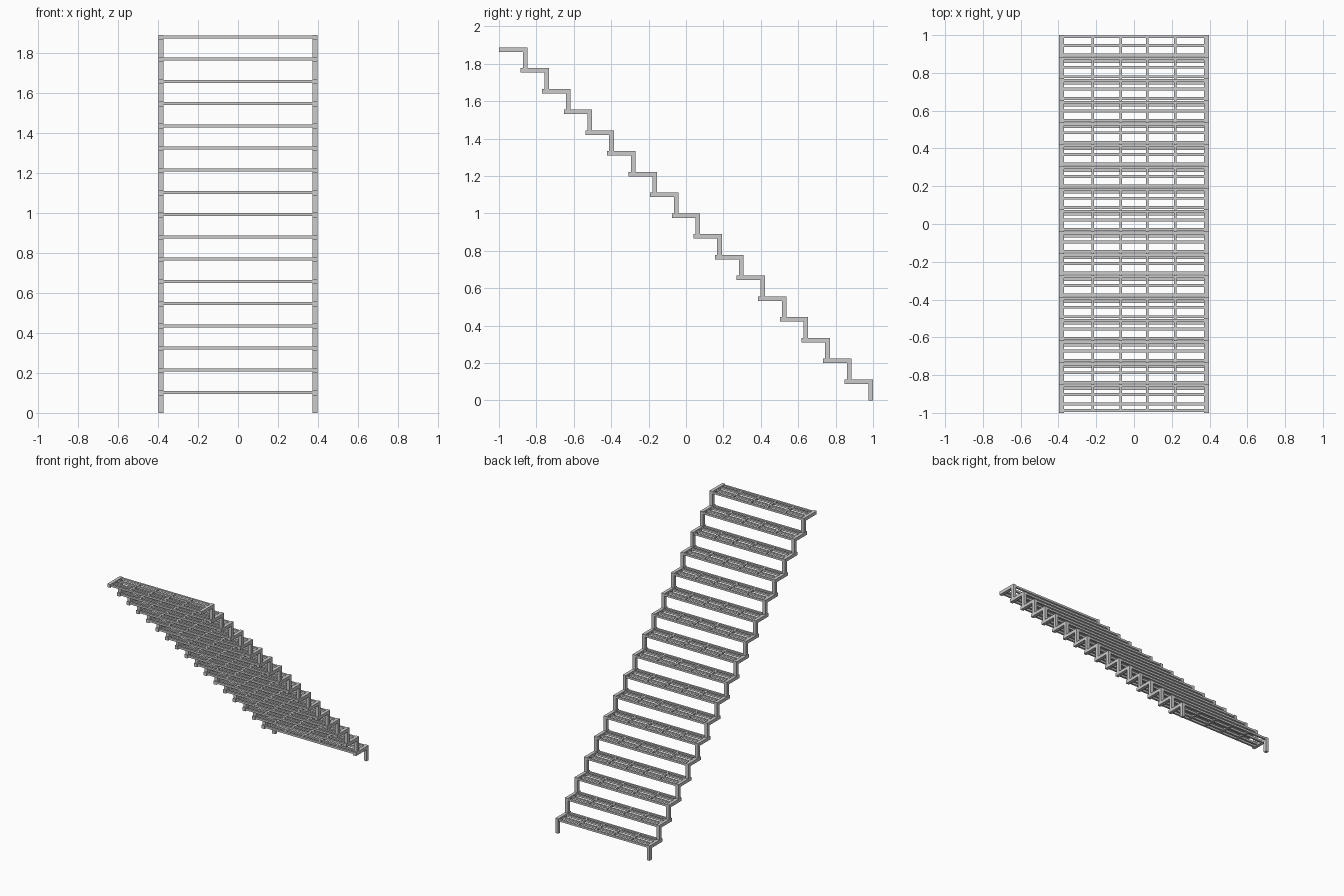
import bpy, bmesh

if "Cube" in bpy.data.objects:
    bpy.data.objects.remove(bpy.data.objects["Cube"])

STEPS = 17
RISE, RUN = 0.111, 0.1155     # per step
DEPTH = 0.152                 # tread depth
T = 0.0245                    # side rail thickness
R = 0.015                     # grating bar thickness
HALF = 0.396                  # half width of the stair
TOP0 = 0.1125                 # top of lowest tread


def add_box(bm, x0, x1, y0, y1, z0, z1):
    vs = bmesh.ops.create_cube(bm, size=1)['verts']
    for v in vs:
        v.co.x = x1 if v.co.x > 0 else x0
        v.co.y = y1 if v.co.y > 0 else y0
        v.co.z = z1 if v.co.z > 0 else z0


def finish(bm, name):
    me = bpy.data.meshes.new(name)
    bm.to_mesh(me)
    bm.free()
    ob = bpy.data.objects.new(name, me)
    bpy.context.collection.objects.link(ob)
    return ob


# Zigzag side stringers: a tread rail and an upright per step
for name, x0 in (("left_stringer", -HALF), ("right_stringer", HALF - T)):
    bm = bmesh.new()
    for i in range(STEPS):
        front = 1.0 - i * RUN
        top = TOP0 + i * RISE
        low = 0 if i == 0 else top - RISE
        add_box(bm, x0, x0 + T, front - DEPTH, front, top - T, top)
        add_box(bm, x0, x0 + T, front - T, front, low, top - T)
    finish(bm, name)

# Open grating treads: cross bars and short bars between them
inner = HALF - T
for i in range(STEPS):
    bm = bmesh.new()
    front = 1.0 - i * RUN
    z1 = TOP0 + i * RISE - 0.003
    for off in (0.0085, 0.055, 0.105, 0.139):
        y = front - off
        add_box(bm, -inner, inner, y - R / 2, y + R / 2, z1 - R, z1)
    for x in (-0.218, -0.07, 0.07, 0.218):
        add_box(bm, x - R / 2, x + R / 2, front - 0.139, front - 0.0085,
                z1 - R + 0.001, z1 - 0.001)
    finish(bm, f"tread_grating_{i + 1}")
